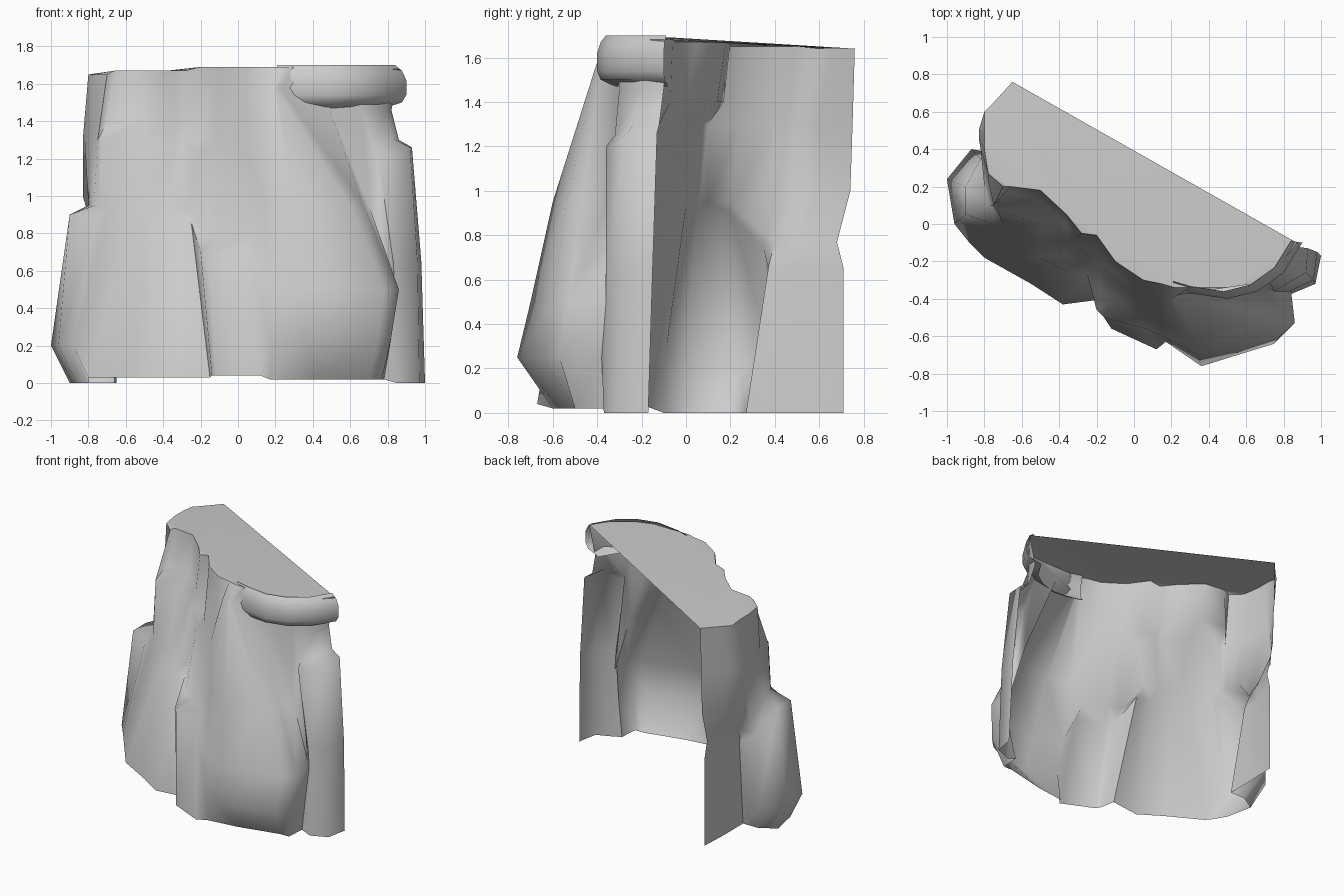
import bpy
import bmesh
import math
from mathutils import Vector

default_cube = bpy.data.objects.get("Cube")
if default_cube:
    bpy.data.objects.remove(default_cube, do_unlink=True)

stone = bpy.data.materials.new("grey stone")
stone.use_nodes = True
stone.diffuse_color = (0.6, 0.6, 0.6, 1)
stone.node_tree.nodes["Principled BSDF"].inputs["Base Color"].default_value = stone.diffuse_color


def finish(name, bm, angle):
    """Turn a bmesh into a smooth-shaded stone object."""
    mesh = bpy.data.meshes.new(name)
    bm.to_mesh(mesh)
    bm.free()
    mesh.materials.append(stone)
    obj = bpy.data.objects.new(name, mesh)
    bpy.context.collection.objects.link(obj)
    bpy.ops.object.select_all(action="DESELECT")
    obj.select_set(True)
    bpy.context.view_layer.objects.active = obj
    bpy.ops.object.shade_smooth_by_angle(angle=math.radians(angle))
    return obj


def skin(bm, columns):
    """Join neighbouring columns of points with faces."""
    grid = [[bm.verts.new(point) for point in column] for column in columns]
    for left, right in zip(grid, grid[1:]):
        for low, high in zip(range(len(left)), range(1, len(left))):
            bm.faces.new((left[low], right[low], right[high], left[high]))


wall_columns = []


def add_rock(heights, *plans):
    """Add vertical columns of one rock, all sharing the same heights."""
    for plan in plans:
        wall_columns.append([Vector((x, y, z)) for (x, y), z in zip(plan, heights)])


# Rear end of the wall, down to the groove beside the low rock
add_rock(
    (0, .65, .77, 1, 1.3, 1.64),
    [(-.65, y) for y in (.71, .71, .68, .74, .75, .76)],
    [(-.66, .5), (-.7, .5), (-.7, .5), (-.75, .6), (-.77, .6), (-.75, .65)],
    [(-.66, .27), (-.7, .37), (-.73, .4), (-.83, .5), (-.83, .5), (-.8, .6)],
)

# Low rock at the far side
add_rock(
    (0, .2, .74, .8, 1.3, 1.65),
    [(-.78, .27), (-.87, .4), (-.82, .35), (-.77, .36), (-.83, .46), (-.8, .5)],
)
add_rock(
    (0, .2, .9, .95, 1.3, 1.65),
    [(-.9, .2), (-1, .24), (-.9, .2), (-.8, .2), (-.82, .4), (-.8, .4)],
    [(-.86, 0), (-.96, 0), (-.9, .05), (-.77, .1), (-.78, .24), (-.78, .27)],
    [(-.8, -.1), (-.88, -.1), (-.76, 0), (-.74, .06), (-.75, .1), (-.7, .2)],
)

# Two-step rock beside it
add_rock(
    (.03, .86, .93, 1.3, 1.4, 1.67),
    [(-.8, -.18), (-.6, -.08), (-.7, 0), (-.73, .07), (-.7, .17), (-.66, .2)],
    [(-.55, -.32), (-.5, -.18), (-.5, -.1), (-.5, 0), (-.5, .14), (-.5, .18)],
    [(-.38, -.43), (-.36, -.25), (-.36, -.16), (-.34, -.1), (-.36, 0), (-.36, .05)],
    [(-.15, -.4), (-.25, -.27), (-.27, -.2), (-.3, -.12), (-.3, -.07), (-.28, -.05)],
)

# Central pillar with a low step
add_rock(
    (.04, .7, .78, 1.23, 1.3, 1.69),
    [(-.14, -.52), (-.2, -.46), (-.18, -.36), (-.2, -.2), (-.2, -.12), (-.2, -.06)],
    [(-.12, -.56), (-.16, -.5), (-.1, -.4), (-.1, -.3), (-.1, -.26), (-.1, -.2)],
    [(.12, -.67), (.06, -.56), (.05, -.5), (.05, -.4), (.05, -.37), (.05, -.3)],
)

# Big rounded boulder and the hollow behind it
add_rock(
    (.02, .25, .5, .95, 1.58, 1.69),
    [(.17, -.6), (.17, -.63), (.15, -.6), (.14, -.53), (.15, -.4), (.15, -.32)],
    [(.4, -.57), (.36, -.76), (.34, -.7), (.3, -.6), (.2, -.4), (.22, -.34)],
    [(.7, -.5), (.75, -.64), (.78, -.6), (.6, -.54), (.2, -.4), (.27, -.34)],
    [(.77, -.5), (.82, -.57), (.86, -.53), (.67, -.47), (.23, -.38), (.3, -.34)],
    [(.78, -.36), (.82, -.38), (.84, -.36), (.7, -.35), (.45, -.3), (.5, -.34)],
)

# Narrow side column
add_rock(
    (0, .65, 1.2, 1.25, 1.46, 1.68),
    [(.85, -.37), (.83, -.36), (.75, -.36), (.73, -.32), (.66, -.3), (.64, -.32)],
)
add_rock(
    (0, .65, 1.26, 1.3, 1.46, 1.68),
    [(.97, -.32), (.96, -.3), (.92, -.26), (.84, -.24), (.8, -.2), (.78, -.22)],
    [(1, -.17), (.98, -.15), (.93, -.13), (.86, -.12), (.82, -.1), (.87, -.1)],
)

# The wall is one open sheet wrapping all rocks
bm = bmesh.new()
skin(bm, wall_columns)
finish("cliff_wall", bm, 75)

# Flat top closing the wall
bm = bmesh.new()
rim = [bm.verts.new(column[-1]) for column in wall_columns]
top = bm.faces.new(rim)
bmesh.ops.triangulate(bm, faces=[top])
finish("cliff_top", bm, 30)

# Rounded lip overhanging the boulder
lip_path = [(.2, -.34), (.3, -.37), (.5, -.4), (.66, -.36), (.8, -.26), (.9, -.1)]
lip_profile = [(.8, 1.47), (.96, 1.5), (1, 1.54), (1, 1.62), (.96, 1.67), (.9, 1.7)]
pivot = Vector((.3, 0))
lip_columns = []
for spot in lip_path:
    reach = Vector(spot) - pivot
    lip_columns.append([(*(pivot + reach * scale), z) for scale, z in lip_profile])
bm = bmesh.new()
skin(bm, lip_columns)
finish("overhanging_lip", bm, 60)
